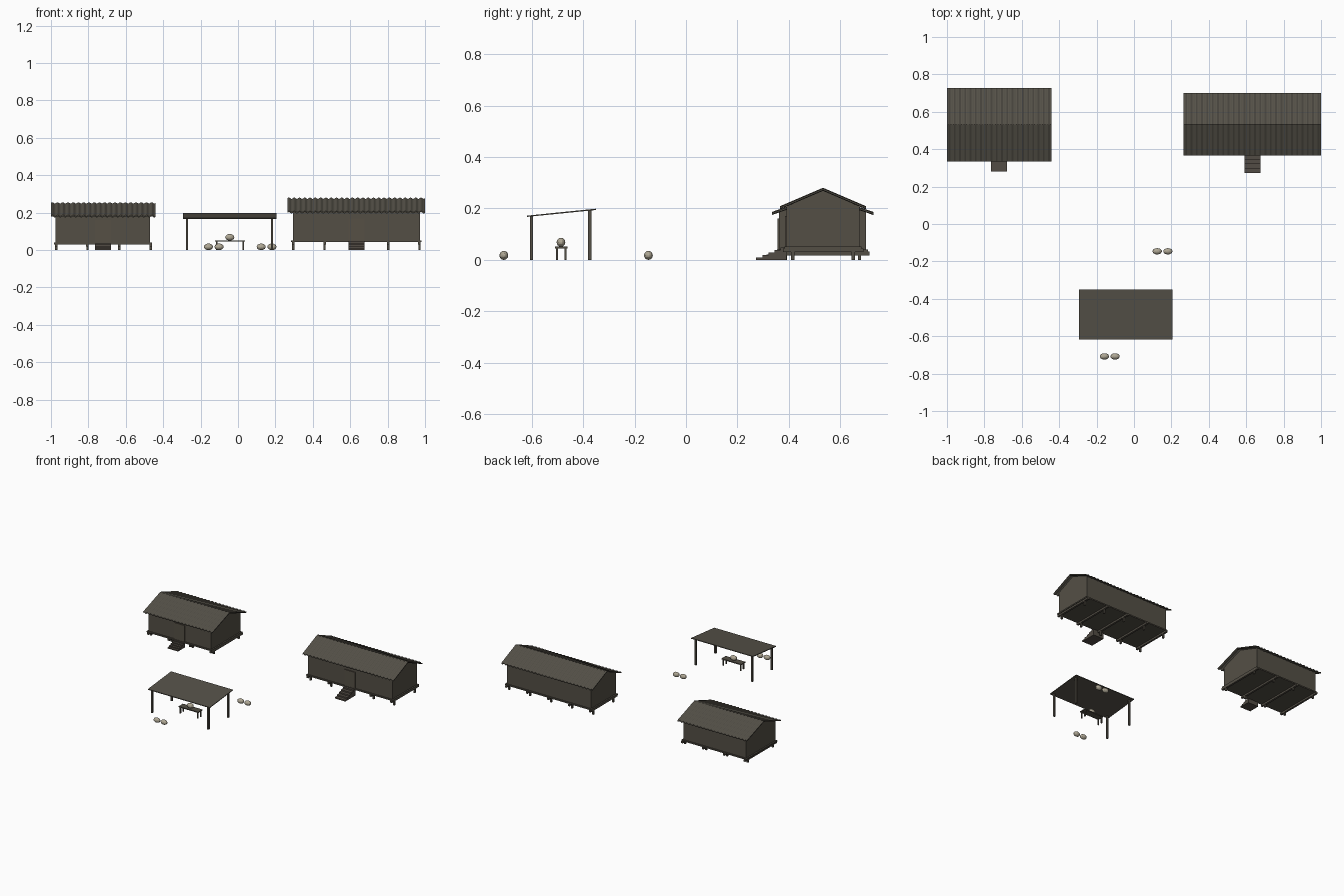
import bpy, bmesh, math
from mathutils import Matrix

if "Cube" in bpy.data.objects:
    bpy.data.objects.remove(bpy.data.objects["Cube"])


def material(name, rgb):
    m = bpy.data.materials.new(name)
    m.diffuse_color = (*rgb, 1)
    m.use_nodes = True
    m.node_tree.nodes["Principled BSDF"].inputs["Base Color"].default_value = m.diffuse_color
    return m


WOOD = material("weathered_wood", (0.088, 0.078, 0.060))
ROOF = material("roof_sheet", (0.092, 0.084, 0.066))
DOOR = material("door_wood", (0.092, 0.079, 0.060))
STEP = material("step_wood", (0.085, 0.072, 0.058))
STONE = material("pale_stone", (0.43, 0.39, 0.30))


def finish(name, bm, mat):
    bmesh.ops.recalc_face_normals(bm, faces=bm.faces)
    me = bpy.data.meshes.new(name)
    bm.to_mesh(me)
    bm.free()
    me.materials.append(mat)
    ob = bpy.data.objects.new(name, me)
    bpy.context.collection.objects.link(ob)
    return ob


def add_box(bm, x0, x1, y0, y1, z0, z1):
    size = Matrix.Diagonal((x1 - x0, y1 - y0, z1 - z0, 1))
    mid = Matrix.Translation(((x0 + x1) / 2, (y0 + y1) / 2, (z0 + z1) / 2))
    bmesh.ops.create_cube(bm, size=1, matrix=mid @ size)


def boxes(name, mat, items):
    bm = bmesh.new()
    for b in items:
        add_box(bm, *b)
    return finish(name, bm, mat)


def prism_x(name, mat, profile, x0, x1):
    """Extrude a closed (y, z) outline along x."""
    bm = bmesh.new()
    f = bm.faces.new([bm.verts.new((x0, y, z)) for y, z in profile])
    ext = bmesh.ops.extrude_face_region(bm, geom=[f])
    moved = [v for v in ext["geom"] if isinstance(v, bmesh.types.BMVert)]
    bmesh.ops.translate(bm, verts=moved, vec=(x1 - x0, 0, 0))
    return finish(name, bm, mat)


def corrugated_roof(name, x0, x1, y0, y1, eave, ridge, waves):
    """Gable roof with waves running along x."""
    seg, amp, thick = 6, 0.0035, 0.006
    bm = bmesh.new()
    rows = []
    for i in range(waves * seg + 1):
        x = x0 + (x1 - x0) * i / (waves * seg)
        dz = amp * math.sin(2 * math.pi * i / seg) - amp
        top = [(y0, eave), ((y0 + y1) / 2, ridge), (y1, eave)]
        loop = [(y, z + dz) for y, z in top]
        loop += [(y, z + dz - thick) for y, z in reversed(top)]
        rows.append([bm.verts.new((x, y, z)) for y, z in loop])
    for a, b in zip(rows, rows[1:]):
        for k in range(6):
            n = (k + 1) % 6
            bm.faces.new((a[k], b[k], b[n], a[n]))
    for r in (rows[0], rows[-1]):
        bm.faces.new((r[0], r[1], r[4], r[5]))
        bm.faces.new((r[1], r[2], r[3], r[4]))
    return finish(name, bm, ROOF)


def house(tag, wall_x, wall_y, roof_x, roof_y, floor_z, eave, ridge,
          post_x, door_x, door_top, step_y, waves):
    (wx0, wx1), (wy0, wy1) = wall_x, wall_y
    mid = (wy0 + wy1) / 2
    under = 0.009
    slope = (ridge - eave) / (roof_y[1] - mid)
    wall_top = ridge - under - slope * (wy1 - mid)
    # walls with gables
    prism_x(tag + "_walls", WOOD,
            [(wy0, floor_z), (wy1, floor_z), (wy1, wall_top),
             (mid, ridge - under), (wy0, wall_top)], wx0, wx1)
    corrugated_roof(tag + "_roof", *roof_x, *roof_y, eave, ridge, waves)
    # floor deck
    boxes(tag + "_floor", WOOD, [(wx0 - 0.01, wx1 + 0.01, wy0 - 0.008,
                                  wy1 + 0.008, floor_z - 0.009, floor_z)])
    # cross beams and stilts
    beams, stilts = [], []
    for x in post_x:
        beams.append((x - 0.007, x + 0.007, wy0 - 0.012, wy1 + 0.014,
                      floor_z - 0.022, floor_z - 0.008))
        for y in (wy0 + 0.025, wy1 - 0.025):
            stilts.append((x - 0.006, x + 0.006, y - 0.006, y + 0.006,
                           0, floor_z - 0.015))
    boxes(tag + "_beams", WOOD, beams)
    boxes(tag + "_stilts", WOOD, stilts)
    # door leaf and handle
    boxes(tag + "_door", DOOR, [(*door_x, wy0 - 0.006, wy0 + 0.002,
                                 floor_z, door_top)])
    # front steps
    n = 5
    run, rise = (wy0 - step_y) / n, (floor_z - 0.004) / n
    outline = [(wy0, 0), (step_y, 0)]
    for i in range(n):
        outline += [(step_y + i * run, (i + 1) * rise),
                    (step_y + (i + 1) * run, (i + 1) * rise)]
    prism_x(tag + "_steps", STEP, outline, *door_x)


house("small_house", (-0.975, -0.47), (0.362, 0.70), (-1.0, -0.44),
      (0.334, 0.728), 0.04, 0.187, 0.256,
      (-0.972, -0.805, -0.635, -0.467), (-0.765, -0.68), 0.16, 0.28, 20)
house("long_house", (0.293, 0.972), (0.39, 0.675), (0.265, 1.0),
      (0.365, 0.70), 0.052, 0.209, 0.281,
      (0.295, 0.463, 0.633, 0.803, 0.97), (0.59, 0.675), 0.17, 0.273, 26)

# open shelter: slanted roof sheet on four posts
prism_x("shelter_roof", ROOF, [(-0.618, 0.172), (-0.35, 0.199),
                               (-0.35, 0.194), (-0.618, 0.167)],
        -0.295, 0.205)
boxes("shelter_posts", WOOD,
      [(x - 0.006, x + 0.006, y - 0.006, y + 0.006, 0, h)
       for x in (-0.272, 0.182) for y, h in ((-0.6, 0.17), (-0.374, 0.193))])

# low table
boxes("table_top", WOOD, [(-0.122, 0.037, -0.51, -0.461, 0.045, 0.052)])
boxes("table_legs", WOOD,
      [(x - 0.004, x + 0.004, y - 0.004, y + 0.004, 0, 0.046)
       for x in (-0.113, 0.028) for y in (-0.502, -0.469)])

# rounded stones, in pairs on the ground and one on the table
for i, pos in enumerate([(-0.158, -0.708, 0.0175), (-0.101, -0.708, 0.0175),
                         (0.124, -0.146, 0.0175), (0.181, -0.146, 0.0175),
                         (-0.044, -0.486, 0.0685)]):
    bm = bmesh.new()
    bmesh.ops.create_uvsphere(
        bm, u_segments=14, v_segments=8, radius=1,
        matrix=Matrix.Translation(pos) @ Matrix.Diagonal((0.025, 0.017, 0.0175, 1)))
    finish(f"stone_{i + 1}", bm, STONE)
